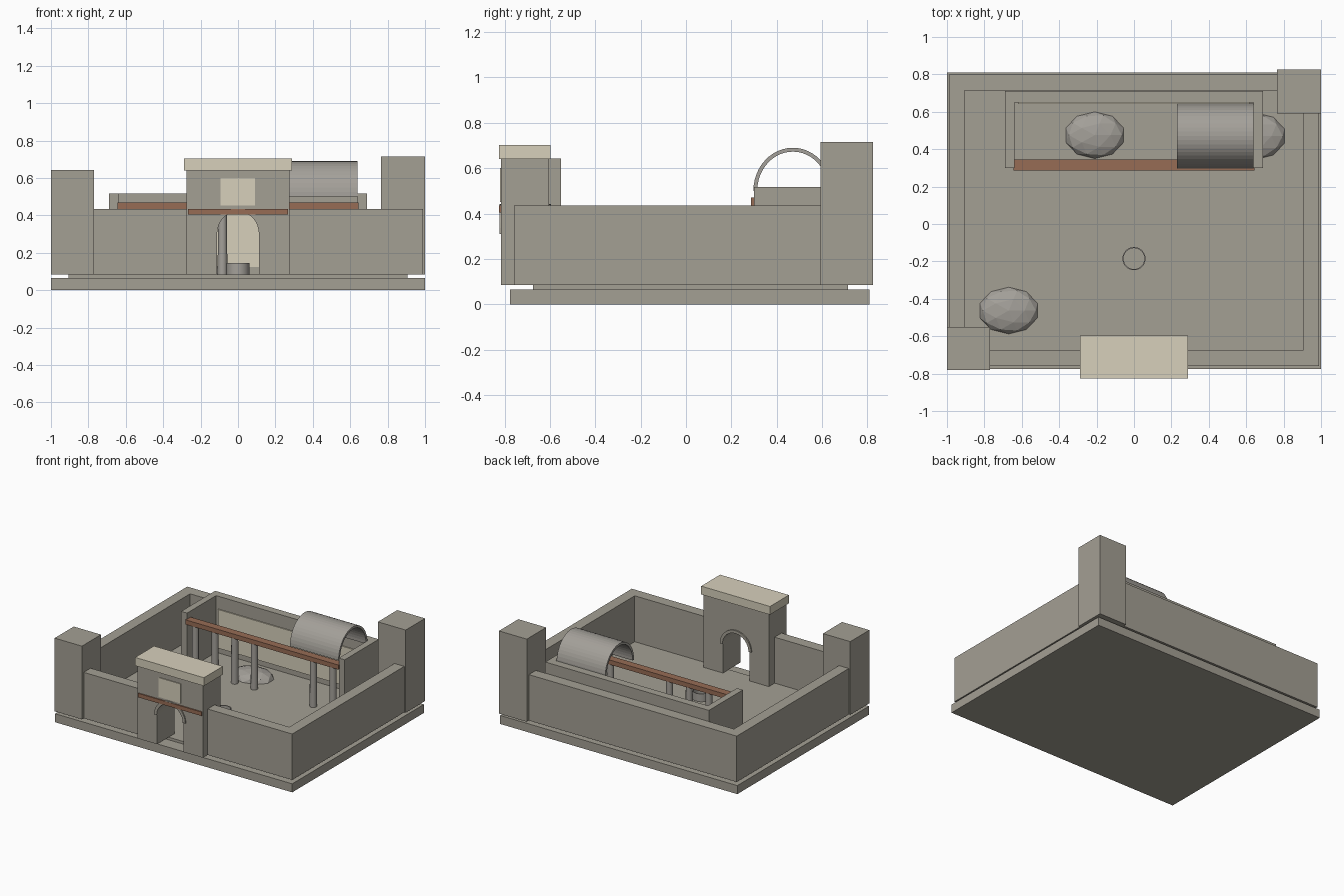
import bpy, bmesh, math
from mathutils import Matrix

if "Cube" in bpy.data.objects:
    bpy.data.objects.remove(bpy.data.objects["Cube"])


def material(name, rgb):
    m = bpy.data.materials.new(name)
    m.diffuse_color = (*rgb, 1)
    m.use_nodes = True
    m.node_tree.nodes["Principled BSDF"].inputs["Base Color"].default_value = m.diffuse_color
    return m


STONE = material("grey_stone", (0.37, 0.348, 0.295))
CREAM = material("cream_plaster", (0.68, 0.63, 0.50))
WOOD = material("brown_timber", (0.31, 0.150, 0.091))
GREY = material("neutral_grey", (0.37, 0.352, 0.32))


def finish(name, bm, mat, smooth=False):
    bmesh.ops.recalc_face_normals(bm, faces=bm.faces)
    me = bpy.data.meshes.new(name)
    bm.to_mesh(me)
    bm.free()
    me.materials.append(mat)
    ob = bpy.data.objects.new(name, me)
    bpy.context.collection.objects.link(ob)
    if smooth:
        bpy.ops.object.select_all(action='DESELECT')
        ob.select_set(True)
        bpy.context.view_layer.objects.active = ob
        bpy.ops.object.shade_smooth_by_angle(angle=math.radians(30))
    return ob


def box(name, x0, x1, y0, y1, z0, z1, mat=STONE):
    bm = bmesh.new()
    m = Matrix.Translation(((x0 + x1) / 2, (y0 + y1) / 2, (z0 + z1) / 2))
    m = m @ Matrix.Diagonal((x1 - x0, y1 - y0, z1 - z0, 1))
    bmesh.ops.create_cube(bm, size=1, matrix=m)
    return finish(name, bm, mat)


def extrude(name, pts, vec, mat=STONE):
    """Closed 3D outline pushed along vec."""
    bm = bmesh.new()
    f = bm.faces.new([bm.verts.new(p) for p in pts])
    r = bmesh.ops.extrude_face_region(bm, geom=[f], use_keep_orig=True)
    new = [v for v in r["geom"] if isinstance(v, bmesh.types.BMVert)]
    bmesh.ops.translate(bm, verts=new, vec=vec)
    return finish(name, bm, mat)


def half_arc(rx, rz, n):
    return [(rx * math.cos(math.pi * i / n), rz * math.sin(math.pi * i / n)) for i in range(n + 1)]


FLOOR, WALL = 0.085, 0.435

# Ground slabs
box("base_slab", -1, 1, -0.775, 0.81, 0, 0.065)
box("courtyard_floor", -0.905, 0.905, -0.675, 0.715, 0.065, FLOOR)

# Perimeter walls
box("back_wall", -0.988, 0.988, 0.715, 0.80, FLOOR, WALL)
for side, s in (("left", -1), ("right", 1)):
    x0, x1 = sorted((s * 0.905, s * 0.988))
    box(side + "_wall", x0, x1, -0.758, 0.715, FLOOR, WALL)
    x0, x1 = sorted((s * 0.275, s * 0.905))
    box(side + "_front_wall", x0, x1, -0.758, -0.675, FLOOR, WALL)

# Corner towers
box("front_left_tower", -1, -0.77, -0.78, -0.55, FLOOR, 0.643)
box("back_right_tower", 0.765, 1, 0.592, 0.825, FLOOR, 0.715)

# Gatehouse with arched passage
SPRING = 0.31
arch = [(x, SPRING + z) for x, z in half_arc(0.112, 0.112, 16)]
outline = [(0.275, FLOOR), (0.275, 0.64), (-0.275, 0.64), (-0.275, FLOOR), (-0.112, FLOOR)]
outline += arch[::-1] + [(0.112, FLOOR)]
extrude("gatehouse", [(x, -0.815, z) for x, z in outline], (0, 0.21, 0))
box("gatehouse_cap", -0.29, 0.29, -0.825, -0.597, 0.64, 0.703, CREAM)
box("gate_panel", -0.094, 0.092, -0.821, -0.814, 0.452, 0.60, CREAM)
box("gate_timber_strip", -0.268, 0.268, -0.824, -0.814, 0.405, 0.435, WOOD)
ring = half_arc(0.132, 0.132, 16) + half_arc(0.11, 0.11, 16)[::-1]
extrude("gate_arch_ring", [(x, -0.823, SPRING + z) for x, z in ring], (0, 0.228, 0))

# Portico: three-sided wall, plaster panel, beam and columns
box("portico_back_wall", -0.69, 0.69, 0.65, 0.71, FLOOR, 0.517)
for side, x0, x1 in (("left", -0.69, -0.64), ("right", 0.64, 0.69)):
    box("portico_%s_wall" % side, x0, x1, 0.30, 0.65, FLOOR, 0.517)
box("portico_panel", -0.62, 0.62, 0.642, 0.651, 0.125, 0.42, CREAM)
box("portico_beam", -0.645, 0.645, 0.287, 0.345, 0.435, 0.47, WOOD)
for i in (0, 1, 2, 3, 6, 7):
    bm = bmesh.new()
    m = Matrix.Translation((-0.58 + i * 1.16 / 7, 0.316, (FLOOR + 0.435) / 2))
    bmesh.ops.create_cone(bm, cap_ends=True, segments=12, radius1=0.026, radius2=0.024,
                          depth=0.435 - FLOOR, matrix=m)
    finish("column", bm, GREY, True)

# Open barrel vault over the right end of the portico
vault = half_arc(0.174, 0.19, 24) + half_arc(0.157, 0.173, 24)[::-1]
extrude("barrel_vault", [(0.23, 0.471 + y, 0.50 + z) for y, z in vault], (0.41, 0, 0), GREY)

# Well: thin open ring
bm = bmesh.new()
N = 24
rows = []
for r, z in ((0.062, FLOOR), (0.062, 0.145), (0.056, 0.145), (0.056, FLOOR)):
    rows.append([bm.verts.new((r * math.cos(math.tau * i / N), -0.185 + r * math.sin(math.tau * i / N), z))
                 for i in range(N)])
for a, b in zip(rows, rows[1:] + rows[:1]):
    for i in range(N):
        bm.faces.new((a[i], a[(i + 1) % N], b[(i + 1) % N], b[i]))
finish("well_ring", bm, GREY, True)

# Rubble mounds
for x, y in ((-0.21, 0.475), (-0.67, -0.463), (0.65, 0.47)):
    bm = bmesh.new()
    m = Matrix.Translation((x, y, FLOOR)) @ Matrix.Diagonal((0.162, 0.125, 0.055, 1))
    bmesh.ops.create_icosphere(bm, subdivisions=2, radius=1, matrix=m)
    finish("rubble_mound", bm, GREY)
